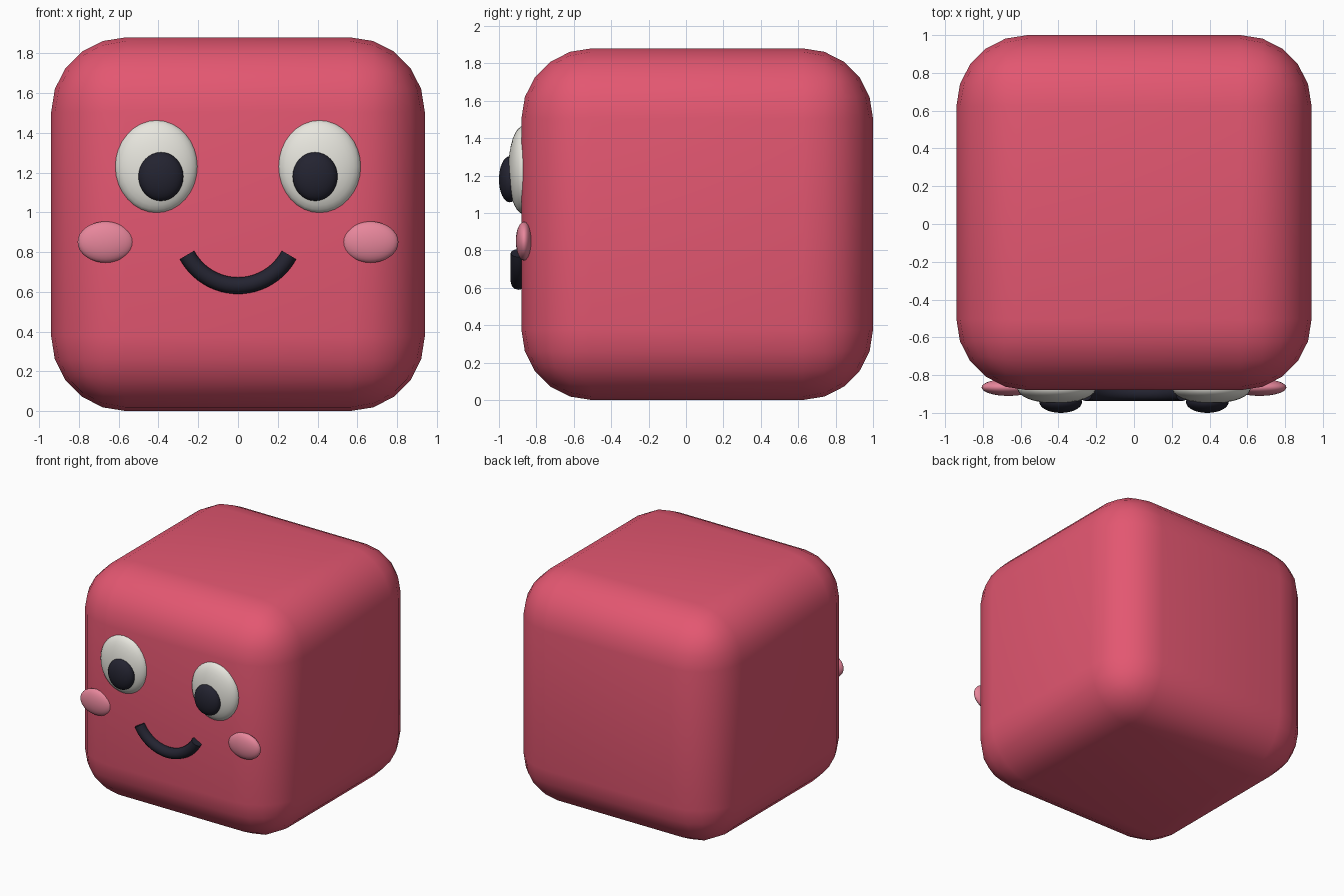
import bpy
import math

if "Cube" in bpy.data.objects:
    bpy.data.objects.remove(bpy.data.objects["Cube"])


def material(name, rgb):
    m = bpy.data.materials.new(name)
    m.diffuse_color = (*rgb, 1.0)
    m.use_nodes = True
    m.node_tree.nodes["Principled BSDF"].inputs["Base Color"].default_value = m.diffuse_color
    return m


RED = material("coral red", (0.77, 0.095, 0.165))
PINK = material("blush pink", (0.80, 0.24, 0.33))
WHITE = material("eye white", (0.80, 0.79, 0.73))
DARK = material("ink dark", (0.017, 0.017, 0.03))


def finish(name, mat):
    ob = bpy.context.object
    ob.name = name
    ob.data.materials.append(mat)
    bpy.ops.object.shade_smooth_by_angle(angle=math.radians(40))
    return ob


def ellipsoid(name, centre, radii, mat):
    # poles point forward so the rims stay round
    bpy.ops.mesh.primitive_uv_sphere_add(segments=32, ring_count=16, radius=1)
    ob = bpy.context.object
    for v in ob.data.vertices:
        x, y, z = v.co
        v.co = (x * radii[0], -z * radii[1], y * radii[2])
    ob.location = centre
    return finish(name, mat)


# rounded cube body
bpy.ops.mesh.primitive_cube_add(size=1.88, location=(0, 0.06, 0.94))
body = bpy.context.object
bevel = body.modifiers.new("round_edges", "BEVEL")
bevel.width = 0.376
bevel.segments = 5
bpy.ops.object.modifier_apply(modifier=bevel.name)
finish("body", RED)

# eyes, pupils and cheeks on both sides
for side, s in (("left", -1), ("right", 1)):
    ellipsoid(side + "_eye", (s * 0.41, -0.87, 1.23), (0.208, 0.08, 0.235), WHITE)
    ellipsoid(side + "_pupil", (s * 0.388, -0.942, 1.18), (0.113, 0.058, 0.123), DARK)
    ellipsoid(side + "_cheek", (s * 0.665, -0.865, 0.85), (0.142, 0.045, 0.104), PINK)

# smile: a round tube swept along an arc
curve = bpy.data.curves.new("smile", "CURVE")
curve.dimensions = "3D"
curve.bevel_depth = 0.042
curve.bevel_resolution = 4
curve.use_fill_caps = True
steps, radius, spread = 24, 0.291, math.radians(62)
spline = curve.splines.new("POLY")
spline.points.add(steps)
for i, p in enumerate(spline.points):
    a = spread * (2 * i / steps - 1)
    p.co = (radius * math.sin(a), -0.895, 0.922 - radius * math.cos(a), 1)
smile = bpy.data.objects.new("smile", curve)
bpy.context.collection.objects.link(smile)
bpy.ops.object.select_all(action="DESELECT")
smile.select_set(True)
bpy.context.view_layer.objects.active = smile
bpy.ops.object.convert(target="MESH")
finish("smile", DARK)
